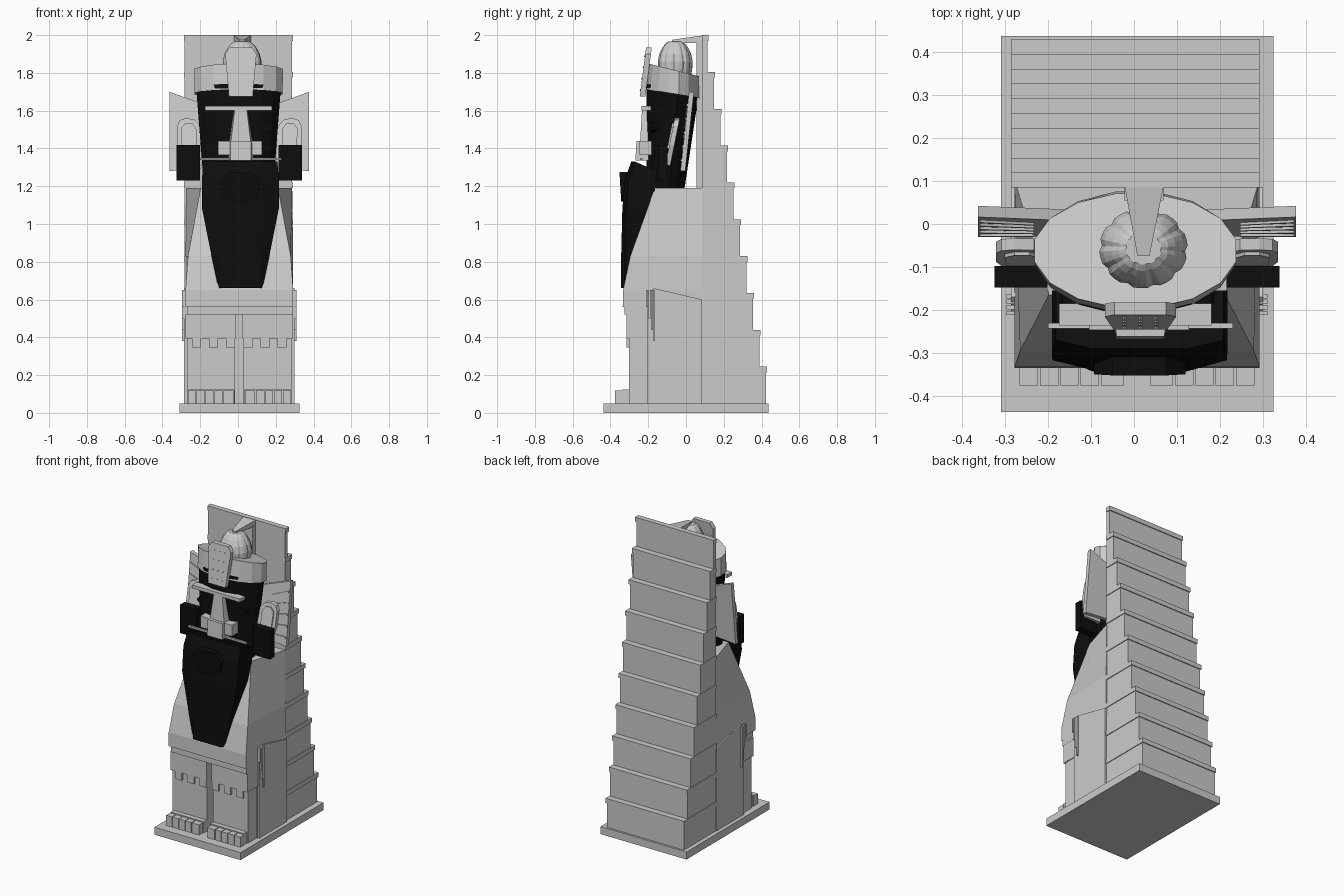
import bpy, bmesh, math

CX = 0.007  # statue's own centre line
black = bpy.data.materials.new("black_stone")
black.diffuse_color = (0.004, 0.004, 0.004, 1)


def loft(name, rings, mat=None):
    """Skin a stack of equal-length rings and cap both ends."""
    bm = bmesh.new()
    vs = [[bm.verts.new(p) for p in r] for r in rings]
    n = len(vs[0])
    for a, b in zip(vs, vs[1:]):
        for i in range(n):
            j = (i + 1) % n
            bm.faces.new((a[i], a[j], b[j], b[i]))
    bm.faces.new(vs[0][::-1])
    bm.faces.new(vs[-1])
    bmesh.ops.recalc_face_normals(bm, faces=bm.faces)
    me = bpy.data.meshes.new(name)
    bm.to_mesh(me)
    bm.free()
    ob = bpy.data.objects.new(name, me)
    bpy.context.collection.objects.link(ob)
    if mat:
        me.materials.append(mat)
    return ob


def box(name, x0, x1, y0, y1, z0, z1, mat=None):
    r = lambda z: [(x0, y0, z), (x1, y0, z), (x1, y1, z), (x0, y1, z)]
    return loft(name, [r(z0), r(z1)], mat)


def plate(name, pts, y0, y1, lean=0, zref=0, mat=None):
    """x,z outline given thickness in y; lean shifts y with height."""
    return loft(name, [[(x, y + lean * (z - zref), z) for x, z in pts]
                       for y in (y0, y1)], mat)


def side_plate(name, pts, x0, x1, mat=None):
    return loft(name, [[(x, y, z) for y, z in pts] for x in (x0, x1)], mat)


def ellipse(cy, rx, ry, z, slope=0, n=16, cx=0.003):
    out = []
    for i in range(n):
        a = 2 * math.pi * (i + 0.5) / n
        y = ry * math.sin(a)
        out.append((cx + rx * math.cos(a), cy + y, z + slope * y))
    return out


def flip(pts, s):
    return [(CX + s * x, z) for x, z in pts]


# Base and stepped back wall
box("base", -0.31, 0.325, -0.437, 0.437, 0, 0.05)
for i in range(10):
    z0, z1, yb = 0.05 + 0.195 * i, 0.05 + 0.195 * (i + 1), 0.43 - 0.0345 * i
    box("wall_tier", -0.282, 0.287, 0.085, yb - 0.006, z0, z1 - 0.03)
    box("wall_tier_lip", -0.286, 0.292, 0.085, yb, z1 - 0.03, z1)

# Torso, narrowing toward the shoulders at the front
def torso_ring(z, xf, xb, yf):
    return [(CX - xf, yf, z), (CX + xf, yf, z), (CX + xb, 0.086, z), (CX - xb, 0.086, z)]

loft("torso", [torso_ring(0.56, 0.285, 0.285, -0.335), torso_ring(0.65, 0.285, 0.285, -0.333),
               torso_ring(0.83, 0.272, 0.285, -0.295), torso_ring(1.19, 0.205, 0.28, -0.165)])
box("lap", CX - 0.275, CX + 0.285, -0.325, -0.2, 0.52, 0.56)
box("lower_body", CX - 0.275, CX + 0.28, -0.21, 0.086, 0.05, 0.57)

# Legs, kilt hem, feet, toes, side arms
for s in (-1, 1):
    def mbox(name, x0, x1, *r, mat=None):
        a, b = sorted((CX + s * x0, CX + s * x1))
        return box(name, a, b, *r, mat)
    mbox("shin", 0.022, 0.278, -0.303, -0.2, 0.05, 0.52)
    mbox("kilt", 0.018, 0.284, -0.316, -0.2, 0.395, 0.52)
    for k in range(3):
        mbox("kilt_tab", 0.022 + 0.09 * k, 0.07 + 0.09 * k, -0.316, -0.21, 0.345, 0.395)
    mbox("foot", 0.025, 0.27, -0.335, -0.2, 0.05, 0.125)
    for k in range(5):
        w = 0.054 if k == 0 else 0.043
        x = 0.03 if k == 0 else 0.042 + 0.047 * k
        mbox("toe", x, x + w, -0.376, -0.33, 0.05, 0.118)
    side_plate("arm", [(0.085, 0.05), (-0.205, 0.05), (-0.205, 0.63), (-0.17, 0.66), (0.085, 0.6)],
               CX + s * 0.27, CX + s * 0.293)
    for k in range(4):
        mbox("finger", 0.285, 0.304, -0.212 + 0.013 * k, -0.202 + 0.013 * k, 0.56 - 0.06 * k, 0.65)

    # Side headdress wing with ribs, ear, black ear ornament
    plate("headdress_wing", flip([(0.15, 1.62), (0.37, 1.70), (0.37, 1.28), (0.15, 1.30)], s),
          -0.03, -0.004, 0.11, 1.28)
    for k in range(5):
        z = 1.33 + 0.06 * k
        t = 0.014 * k
        plate("wing_rib", flip([(0.24, z), (0.365, z + t), (0.365, z + t + 0.012), (0.24, z + 0.012)], s),
              -0.036, -0.02, 0.11, 1.28)
    plate("ear", flip([(0.19, 1.31), (0.30, 1.31), (0.328, 1.42), (0.328, 1.52), (0.315, 1.55), (0.285, 1.56),
                       (0.24, 1.555), (0.215, 1.53), (0.19, 1.5)], s), -0.11, -0.083, 0.2, 1.31)
    plate("ear_rim", flip([(0.225, 1.4), (0.305, 1.4), (0.308, 1.51), (0.285, 1.535), (0.25, 1.535),
                           (0.225, 1.5)], s), -0.118, -0.1, 0.2, 1.31)
    mbox("ear_ornament", 0.208, 0.332, -0.148, -0.098, 1.23, 1.418, mat=black)
    eye = [(0.13 + 0.05 * math.cos(a * math.pi / 6), 1.51 + 0.025 * math.sin(a * math.pi / 6)) for a in range(12)]
    plate("eye", flip(eye, s), -0.185, -0.12, mat=black)

# Head, tilted headband
loft("head", [ellipse(-0.11, 0.185, 0.1, 1.17, -0.1), ellipse(-0.07, 0.228, 0.142, 1.72, -0.16)], black)
loft("headband", [ellipse(-0.067, 0.238, 0.145, 1.69, -0.16), ellipse(-0.062, 0.239, 0.135, 1.815, -0.25)])

# Ribbed crown with bridge and pillar to the wall
crown = []
for z, r in ((1.77, 0.09), (1.82, 0.1), (1.86, 0.103), (1.90, 0.094), (1.935, 0.075), (1.955, 0.058), (1.965, 0.042)):
    ring = ellipse(-0.057, r, r * 0.9, z, n=40, cx=0.022)
    crown.append([(0.022 + (x - 0.022) * k, -0.057 + (y + 0.057) * k, zz)
                  for (x, y, zz), k in zip(ring, [1, 1, 1, 0.94] * 10)])
loft("crown", crown)
loft("crown_bridge", [[(0.008, -0.075, 1.955), (0.036, -0.075, 1.955), (0.036, -0.075, 1.975), (0.008, -0.075, 1.975)],
                      [(-0.022, 0.088, 1.96), (0.069, 0.088, 1.96), (0.069, 0.088, 1.998), (-0.022, 0.088, 1.998)]])
box("back_pillar", -0.022, 0.069, 0.055, 0.09, 1.1, 1.965)

# Front crest with small studs
plate("crest", [(-0.048, 1.675), (0.078, 1.675), (0.098, 1.9), (0.075, 1.935), (-0.045, 1.935), (-0.068, 1.9)],
      -0.245, -0.215, 0.13, 1.675)
for i in range(3):
    for j in range(4):
        x, z = -0.022 + 0.037 * i, 1.71 + 0.06 * j
        plate("crest_stud", [(x - 0.005, z), (x, z - 0.005), (x + 0.005, z), (x, z + 0.005)],
              -0.249, -0.24, 0.13, 1.675)

# Brow, nose, nostrils, moustache rod
box("brow", -0.174, 0.18, -0.236, -0.185, 1.602, 1.624)
nose = lambda z, w, yf: [(0.015 - w, yf, z), (0.015 + w, yf, z), (0.015 + w * 1.3, -0.17, z), (0.015 - w * 1.3, -0.17, z)]
loft("nose", [nose(1.40, 0.057, -0.245), nose(1.62, 0.03, -0.232)])
box("nostrils", -0.105, 0.128, -0.247, -0.18, 1.365, 1.44)
loft("nose_tip", [nose(1.335, 0.055, -0.268), nose(1.44, 0.055, -0.262)])
box("moustache_rod", -0.2, 0.23, -0.243, -0.23, 1.338, 1.35)

# Beard and lower lip
def beard_ring(z, w, wf, yb, yf, dz=0.0):
    ym = yf + 0.02
    return [(0.013 - w, yb, z - dz), (0.013 - w, ym, z), (0.013 - wf, yf, z), (0.013 + wf, yf, z),
            (0.013 + w, ym, z), (0.013 + w, yb, z - dz)]

loft("beard", [beard_ring(0.66, 0.117, 0.1, -0.315, -0.345), beard_ring(0.84, 0.155, 0.11, -0.25, -0.343),
               beard_ring(1.08, 0.203, 0.12, -0.18, -0.337), beard_ring(1.24, 0.204, 0.12, -0.155, -0.322),
               beard_ring(1.33, 0.195, 0.11, -0.155, -0.29, 0.05)], black)
plate("lower_lip", [(-0.093, 1.23), (-0.05, 1.275), (0.075, 1.275), (0.12, 1.23), (0.1, 1.15), (0.06, 1.12),
                    (-0.035, 1.12), (-0.075, 1.15)], -0.343, -0.29, -0.06, 1.12, black)
